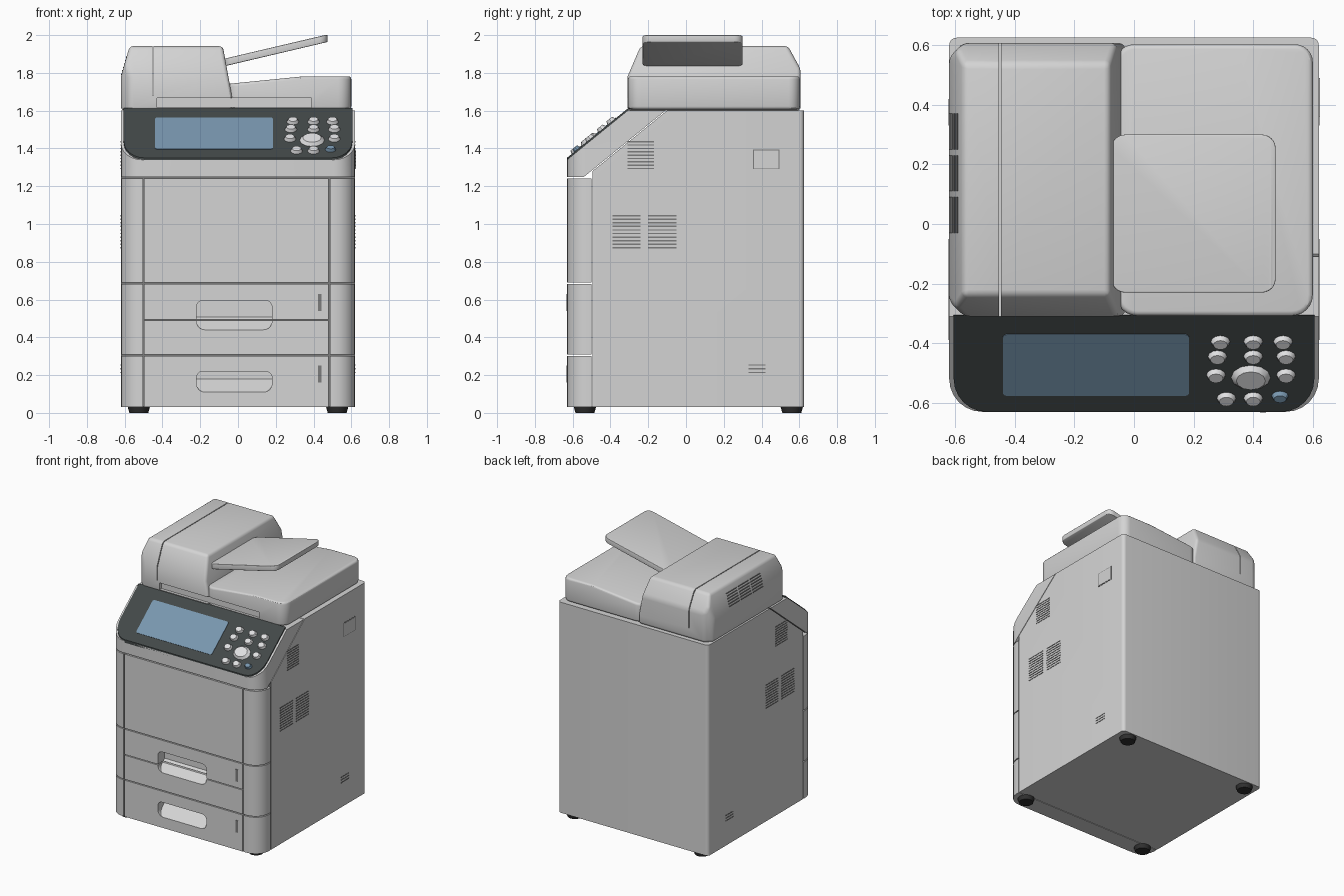
import bpy, bmesh, math
from mathutils import Matrix, Vector

if "Cube" in bpy.data.objects:
    bpy.data.objects.remove(bpy.data.objects["Cube"], do_unlink=True)


def material(name, r, g, b):
    m = bpy.data.materials.new(name)
    m.use_nodes = True
    m.diffuse_color = (r, g, b, 1)
    m.node_tree.nodes["Principled BSDF"].inputs["Base Color"].default_value = (r, g, b, 1)
    return m


CASE = material("light grey plastic", 0.66, 0.66, 0.66)
PANEL = material("charcoal panel", 0.055, 0.065, 0.065)
SCREEN = material("blue screen", 0.19, 0.31, 0.43)
BUTTON = material("pale button", 0.75, 0.75, 0.76)
RUBBER = material("black rubber", 0.03, 0.03, 0.03)
SLOT = material("slot grey", 0.2, 0.2, 0.2)
parts = []


def finish(name, bm, mat):
    bmesh.ops.recalc_face_normals(bm, faces=bm.faces)
    mesh = bpy.data.meshes.new(name)
    bm.to_mesh(mesh)
    bm.free()
    mesh.materials.append(mat)
    obj = bpy.data.objects.new(name, mesh)
    bpy.context.collection.objects.link(obj)
    parts.append(obj)
    return obj


def rect(x0, x1, y0, y1, front=0, back=0, steps=6):
    """Rectangle outline with rounded front and back corners."""
    pts = []
    for x, y, r, start in ((x0, y0, front, 180), (x1, y0, front, 270),
                           (x1, y1, back, 0), (x0, y1, back, 90)):
        if not r:
            pts.append((x, y))
            continue
        cx = x + r if x == x0 else x - r
        cy = y + r if y == y0 else y - r
        for i in range(steps + 1):
            a = math.radians(start + 90 * i / steps)
            pts.append((cx + r * math.cos(a), cy + r * math.sin(a)))
    return pts


def solid(name, pts, lo, hi, mat, planes=(), matrix=None, bevel=0):
    """Extrude an outline upward, then slice away the outer side of each plane."""
    bm = bmesh.new()
    base = bm.faces.new([bm.verts.new((x, y, lo)) for x, y in pts])
    ext = bmesh.ops.extrude_face_region(bm, geom=[base])
    bmesh.ops.translate(bm, vec=(0, 0, hi - lo),
                        verts=[v for v in ext["geom"] if isinstance(v, bmesh.types.BMVert)])
    for co, no in planes:
        bmesh.ops.bisect_plane(bm, geom=bm.verts[:] + bm.edges[:] + bm.faces[:], dist=1e-5,
                               plane_co=co, plane_no=Vector(no).normalized(), clear_outer=True)
        rim = [e for e in bm.edges if e.is_boundary]
        if rim:
            bmesh.ops.holes_fill(bm, edges=rim, sides=0)
    if matrix:
        bm.transform(matrix)
    obj = finish(name, bm, mat)
    if bevel:
        mod = obj.modifiers.new("Rounding", "BEVEL")
        mod.width, mod.segments = bevel, 3
        mod.limit_method, mod.angle_limit = "ANGLE", math.radians(25)
        bpy.context.view_layer.objects.active = obj
        bpy.ops.object.modifier_apply(modifier=mod.name)
    return obj


def boxes(name, bounds, mat):
    bm = bmesh.new()
    for x0, x1, y0, y1, z0, z1 in bounds:
        bmesh.ops.create_cube(bm, size=1, matrix=Matrix.Translation(
            ((x0 + x1) / 2, (y0 + y1) / 2, (z0 + z1) / 2)) @ Matrix.Diagonal((x1 - x0, y1 - y0, z1 - z0, 1)))
    return finish(name, bm, mat)


def cut(cutter, targets):
    for obj in targets:
        mod = obj.modifiers.new("Cut", "BOOLEAN")
        mod.operation, mod.object = "DIFFERENCE", cutter
        bpy.context.view_layer.objects.active = obj
        bpy.ops.object.modifier_apply(modifier=mod.name)
    parts.remove(cutter)
    bpy.data.objects.remove(cutter, do_unlink=True)


# Control slope frame
TILT = math.atan2(0.26, 0.32)
TOP_EDGE = Vector((0, -0.31, 1.6))
UP = Vector((0, -math.sin(TILT), math.cos(TILT)))
SLOPE = Matrix.Translation(TOP_EDGE) @ Matrix.Rotation(TILT, 4, "X")
SEAM = Vector((0, -0.495, 1.28))
BODY = rect(-0.62, 0.62, -0.63, 0.625, 0.11, 0.025)

# Main cabinet, dark where it shows through the front seams
cabinet = solid("cabinet", BODY, 0.03, 1.6, CASE,
                [((0, -0.495, 0), (0, -1, 0)), (SEAM, UP)])
cabinet.data.materials.append(SLOT)
for f in cabinet.data.polygons:
    if f.normal.y < -0.95:
        f.material_index = 1

# Sloped control head
solid("control_head", BODY, 1.25, 1.6, CASE, [(TOP_EDGE, UP), (SEAM + UP * 0.005, -UP)])
solid("control_panel", rect(-0.605, 0.605, -0.63, -0.305, 0.11), 1.3, 1.62, PANEL,
      [(TOP_EDGE + UP * 0.008, UP), (TOP_EDGE - UP * 0.01, -UP)])
solid("screen", rect(-0.44, 0.185, -0.335, -0.07, 0.015, 0.015), 0.005, 0.011, SCREEN, matrix=SLOPE)


def button(name, x, y, rx, ry, mat):
    bm = bmesh.new()
    bmesh.ops.create_cone(bm, cap_ends=True, segments=12, radius1=1, radius2=0.7, depth=1)
    bm.transform(SLOPE @ Matrix.Translation((x, (y + 0.31) / math.cos(TILT), 0.015))
                 @ Matrix.Diagonal((rx, ry, 0.022, 1)))
    finish(name, bm, mat)


for row, y, columns in ((1, -0.39, (0.29, 0.40, 0.50)), (2, -0.44, (0.28, 0.40, 0.51)),
                        (3, -0.502, (0.275, 0.51)), (4, -0.58, (0.31, 0.40))):
    for i, x in enumerate(columns):
        button(f"button_{row}_{i + 1}", x, y, 0.034, 0.028, BUTTON)
button("large_button", 0.392, -0.51, 0.07, 0.056, BUTTON)
button("blue_button", 0.49, -0.572, 0.03, 0.022, SCREEN)

# Front corner posts, door and drawers
BACK = ((0, -0.5, 0), (0, 1, 0))
for i, (z0, z1) in enumerate(((0.03, 0.302), (0.309, 0.682), (0.689, 1.242))):
    solid(f"right_post_{i + 1}", BODY, z0, z1, CASE, [BACK, ((-0.503, 0, 0), (1, 0, 0))])
    solid(f"left_post_{i + 1}", BODY, z0, z1, CASE, [BACK, ((0.486, 0, 0), (-1, 0, 0))])
fronts = [solid(name, rect(-0.497, 0.48, -0.63, -0.5), z0, z1, CASE) for name, z0, z1 in (
    ("lower_drawer", 0.03, 0.302), ("upper_drawer", 0.309, 0.488),
    ("drawer_cover", 0.494, 0.682), ("front_door", 0.689, 1.242))]

# Drawer grips with a sloping lower lip
STAND = Matrix.Rotation(math.radians(90), 4, "X")
for z0, z1, targets in ((0.44, 0.595, fronts[1:3]), (0.11, 0.22, fronts[:1])):
    grip = solid("grip_cutter", rect(-0.22, 0.18, z0, z1, 0.045, 0.035), 0.55, 0.7, CASE,
                 [((0, z0, 0.63), (0, -0.07, -0.06))], STAND)
    cut(grip, targets)
boxes("drawer_gauges", [(0.423, 0.443, -0.633, -0.62, z, z + 0.09) for z in (0.16, 0.54)], SLOT)

# Scanner lid
lid = solid("scanner_lid", rect(-0.06, 0.6, -0.308, 0.603, 0.07, 0.06), 1.607, 1.782, CASE,
            [((0.35, 0, 1.782), (-0.1, 0, 1))], bevel=0.016)

# Document feeder with sloping ends
feeder = solid("document_feeder", rect(-0.62, -0.03, -0.31, 0.607), 1.6, 1.942, CASE,
               [((0, -0.31, 1.78), (0, -0.14, 0.06)), ((0, 0.607, 1.82), (0, 0.1, 0.055)),
                ((-0.62, 0, 1.78), (-0.14, 0, 0.04)), ((-0.04, 0, 1.72), (0.22, 0, 0.04)),
                ((-0.62, -0.26, 0), (-1, -1, 0)), ((-0.62, 0.56, 0), (-1, 1, 0))], bevel=0.02)
cut(boxes("seam_cutter", [(-0.453, -0.447, -0.5, 0.8, 1.68, 2.1)], CASE), [feeder])
cut(boxes("lip_cutter", [(-0.43, 0.39, -0.5, -0.288, 1.618, 1.668)], CASE), [feeder, lid])

# Raised paper tray
RISE = (-0.235, 0, 1)
solid("paper_tray", rect(-0.075, 0.475, -0.23, 0.30, 0.045, 0.045), 1.7, 2.0, CASE,
      [((-0.06, 0, 1.878), RISE), ((-0.06, 0, 1.838), (0.235, 0, -1))], bevel=0.008)


# Side vents on both sides
def louvres(y0, y1, z0, z1, count, side):
    step = (z1 - z0) / count
    xs = sorted((side * 0.615, side * 0.622))
    return [(*xs, y0, y1, z0 + i * step, z0 + i * step + 0.007) for i in range(count)]


for side, label in ((1, "left"), (-1, "right")):
    slats = (louvres(-0.31, -0.17, 1.29, 1.45, 9, side) + louvres(-0.39, -0.24, 0.87, 1.06, 10, side)
             + louvres(-0.20, -0.05, 0.87, 1.06, 10, side) + louvres(0.33, 0.42, 0.21, 0.27, 3, side))
    boxes(f"{label}_vents", slats, SLOT)

# Feeder vents on its sloping end
boxes("feeder_vents", [(-0.623 + 0.286 * k * 0.018 + 0.003, -0.61 + 0.286 * k * 0.018, y, y + 0.12,
                        1.79 + k * 0.018, 1.796 + k * 0.018)
                       for y in (-0.03, 0.11, 0.25) for k in range(6)], SLOT)

# Square side hatch with a thin surround
boxes("hatch_surround", [(0.615, 0.6215, 0.355, 0.495, 1.29, 1.395)], SLOT)
boxes("hatch_cover", [(0.615, 0.6235, 0.36, 0.49, 1.295, 1.39)], CASE)

# Feet
for x in (-0.525, 0.525):
    for y in (-0.535, 0.56):
        bm = bmesh.new()
        bmesh.ops.create_cone(bm, cap_ends=True, segments=16, radius1=0.05, radius2=0.06, depth=0.035,
                              matrix=Matrix.Translation((x, y, 0.0175)))
        finish(f"{'back' if y > 0 else 'front'}_{'left' if x > 0 else 'right'}_foot", bm, RUBBER)

# Smooth the rounded corners, keep the sharp edges
bpy.ops.object.select_all(action="DESELECT")
for obj in parts:
    obj.select_set(True)
bpy.context.view_layer.objects.active = parts[0]
bpy.ops.object.shade_smooth_by_angle(angle=math.radians(30))
